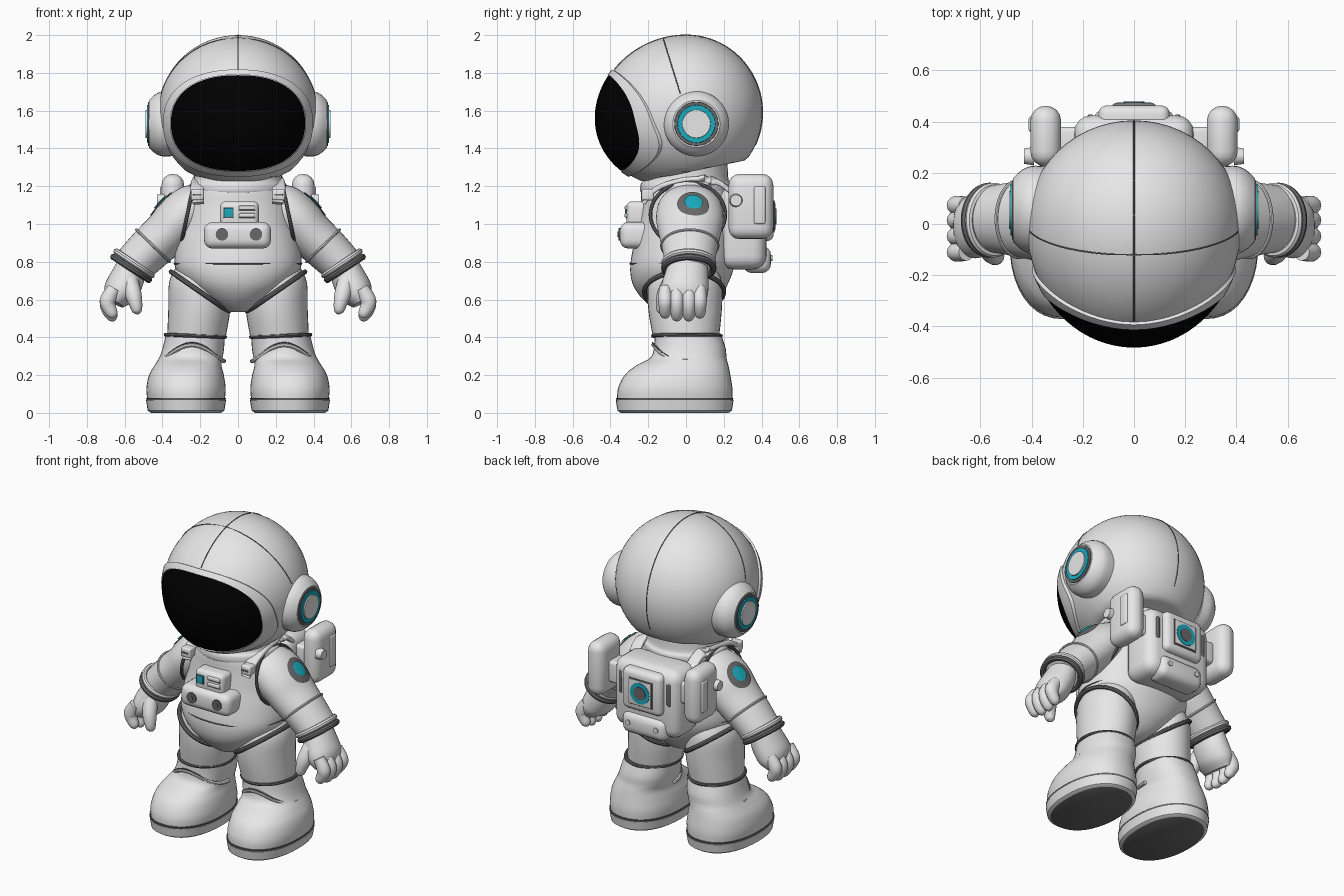
import bpy, bmesh, math
from mathutils import Vector, Matrix

if "Cube" in bpy.data.objects:
    bpy.data.objects.remove(bpy.data.objects["Cube"])

V = Vector


def material(name, rgb):
    m = bpy.data.materials.new(name)
    m.diffuse_color = (*rgb, 1)
    m.use_nodes = True
    m.node_tree.nodes["Principled BSDF"].inputs["Base Color"].default_value = m.diffuse_color
    return m


WHITE = material("suit white", (0.80, 0.80, 0.80))
DARK = material("trim dark grey", (0.14, 0.14, 0.14))
CYAN = material("light cyan", (0.01, 0.41, 0.52))
BLACK = material("visor black", (0.0, 0.0, 0.0))


def finish(name, bm, mat, mirror):
    bmesh.ops.recalc_face_normals(bm, faces=bm.faces)
    me = bpy.data.meshes.new(name)
    bm.to_mesh(me)
    bm.free()
    me.materials.append(mat)
    ob = bpy.data.objects.new(name, me)
    bpy.context.collection.objects.link(ob)
    if mirror:
        ob.modifiers.new("mirror", 'MIRROR').use_mirror_merge = False
    return ob


def power(c, e):
    return math.copysign(abs(c) ** (2 / e), c)


def loft(name, secs, mat=WHITE, mirror=False, e=2.0, n=36, sub=4, flat=False):
    """Skin of (x, y, z, half width, half depth) sections, smoothed along the path."""
    S = [V(s) for s in secs] if sub == 1 else []
    if sub > 1:
        P = [secs[0]] + list(secs) + [secs[-1]]
        for i in range(1, len(P) - 2):
            a, b, c, d = (V(P[i + k]) for k in (-1, 0, 1, 2))
            for k in range(sub):
                t = k / sub
                S.append(0.5 * (2 * b + (c - a) * t + (2 * a - 5 * b + 4 * c - d) * t * t
                                + (3 * b - a - 3 * c + d) * t ** 3))
        S.append(V(secs[-1]))
    bm = bmesh.new()
    rings = []
    for i, s in enumerate(S):
        t = V(S[min(i + 1, len(S) - 1)][:3]) - V(S[max(i - 1, 0)][:3])
        if flat:
            t = V((0, 0, 1))
        u = V((0, 1, 0)).cross(t).normalized()
        v = t.cross(u).normalized()
        ring = []
        for k in range(n):
            a = 2 * math.pi * k / n
            ring.append(bm.verts.new(V(s[:3]) + u * s[3] * power(math.cos(a), e)
                                     + v * s[4] * power(math.sin(a), e)))
        rings.append(ring)
    for r, q in zip(rings, rings[1:]):
        for k in range(n):
            bm.faces.new((r[k], r[(k + 1) % n], q[(k + 1) % n], q[k]))
    bm.faces.new(rings[0])
    bm.faces.new(rings[-1])
    return finish(name, bm, mat, mirror)


def tube(name, pts, r, mat=DARK, mirror=False, closed=False):
    cu = bpy.data.curves.new(name, 'CURVE')
    cu.dimensions = '3D'
    cu.bevel_depth, cu.bevel_resolution, cu.use_fill_caps = r, 2, True
    sp = cu.splines.new('POLY')
    sp.points.add(len(pts) - 1)
    for p, co in zip(sp.points, pts):
        p.co = (*co, 1)
    sp.use_cyclic_u = closed
    tmp = bpy.data.objects.new(name, cu)
    bm = bmesh.new()
    bpy.context.collection.objects.link(tmp)
    bm.from_mesh(tmp.evaluated_get(bpy.context.evaluated_depsgraph_get()).to_mesh())
    bpy.data.objects.remove(tmp)
    return finish(name, bm, mat, mirror)


def band(name, c, u, v, r, mat=DARK, mirror=False):
    pts = [V(c) + V(u) * math.cos(a) + V(v) * math.sin(a)
           for a in (2 * math.pi * k / 48 for k in range(48))]
    return tube(name, pts, r, mat, mirror, True)


def box(name, lo, hi, bevel, mat=WHITE, mirror=False, seg=4):
    lo, hi = V(lo), V(hi)
    bm = bmesh.new()
    bmesh.ops.create_cube(bm, size=1, matrix=Matrix.Translation((lo + hi) / 2)
                          @ Matrix.Diagonal((*(hi - lo), 1)))
    bmesh.ops.bevel(bm, geom=bm.edges[:], offset=bevel, segments=seg, profile=0.5, affect='EDGES')
    return finish(name, bm, mat, mirror)


def disc(name, c, normal, r, depth, mat=WHITE, mirror=False, r2=None):
    bm = bmesh.new()
    rot = V(normal).to_track_quat('Z', 'Y').to_matrix().to_4x4()
    bmesh.ops.create_cone(bm, cap_ends=True, segments=32, radius1=r, radius2=r2 or r,
                          depth=depth, matrix=Matrix.Translation(c) @ rot)
    return finish(name, bm, mat, mirror)


def decal(name, target, c, normal, r, lift, mat):
    """Round patch wrapped onto another part and mirrored."""
    bm = bmesh.new()
    rot = Matrix.Translation(c) @ V(normal).to_track_quat('Z', 'Y').to_matrix().to_4x4()
    rows = [[bm.verts.new(rot @ V((r * j / 6 * math.cos(k * math.pi / 16),
                                   r * j / 6 * math.sin(k * math.pi / 16), 0)))
             for k in range(32)] for j in range(7)]
    for p, q in zip(rows, rows[1:]):
        for k in range(32):
            bm.faces.new((p[k], q[k], q[(k + 1) % 32], p[(k + 1) % 32]))
    bmesh.ops.remove_doubles(bm, verts=bm.verts, dist=1e-5)
    ob = finish(name, bm, mat, False)
    if sum(p.normal.dot(V(normal)) for p in ob.data.polygons) < 0:
        ob.data.flip_normals()
    wrap = ob.modifiers.new("wrap", 'SHRINKWRAP')
    wrap.target, wrap.offset, wrap.wrap_mode = target, lift, 'ABOVE_SURFACE'
    ob.modifiers.new("mirror", 'MIRROR').use_mirror_merge = False


# Helmet: ellipsoid, longer and slightly drooping at the front, trimmed below
HZ, RX, RZ, FRONT, BACK, DROOP = 1.59, 0.42, 0.41, 0.475, 0.405, 0.03


def droop(y):
    return DROOP * min(0, y / FRONT) ** 2


def front_y(x, z):
    y = -0.3
    for _ in range(8):
        q = 1 - (x / RX) ** 2 - ((z + droop(y) - HZ) / RZ) ** 2
        y = -FRONT * math.sqrt(max(q, 0))
    return y


bm = bmesh.new()
bmesh.ops.create_uvsphere(bm, u_segments=56, v_segments=36, radius=1)
for v in bm.verts:
    y = v.co.y * (FRONT if v.co.y < 0 else BACK)
    v.co = (v.co.x * RX, y, max(HZ + RZ * v.co.z - droop(y), 1.272 + 0.206 * y))
finish("helmet", bm, WHITE, False)


def face_patch(name, s0, s1, lift, mat):
    """Rounded patch of the helmet front between two scales of the visor outline."""
    bm = bmesh.new()
    grid = []
    for j in range(13):
        s = s0 + (s1 - s0) * j / 12
        row = []
        for k in range(64):
            a = 2 * math.pi * k / 64
            x, z = 0.348 * s * power(math.cos(a), 2.3), 1.535 + 0.248 * s * power(math.sin(a), 2.3)
            p = V((x, front_y(x, z), z))
            nrm = V((x / RX ** 2, p.y / FRONT ** 2, (z + droop(p.y) - HZ) / RZ ** 2)).normalized()
            edge = 0 if j == 12 and mat is WHITE else lift
            row.append(bm.verts.new(p + nrm * edge))
        grid.append(row)
    for r, q in zip(grid, grid[1:]):
        for k in range(64):
            bm.faces.new((r[k], q[k], q[(k + 1) % 64], r[(k + 1) % 64]))
    bmesh.ops.remove_doubles(bm, verts=bm.verts, dist=1e-5)
    ob = finish(name, bm, mat, False)
    # keep the open patch facing outward
    if sum(p.normal.y * p.area for p in ob.data.polygons) > 0:
        ob.data.flip_normals()


face_patch("visor", 0.0, 1.0, 0.008, BLACK)
face_patch("visor_rim", 1.0, 1.12, 0.012, WHITE)

# Helmet seams
mid = []
for a in (math.radians(d) for d in range(-25, 144, 4)):
    y = (BACK if math.cos(a) > 0 else FRONT) * math.cos(a)
    mid.append((0, y, HZ + RZ * math.sin(a) - droop(y)))
tube("helmet_mid_seam", mid, 0.003)
arc = []
for k in range(25):
    z = 1.69 + 0.285 * k / 24
    y = -0.03 - 0.31 * (z - 1.69)
    arc.append((RX * math.sqrt(max(0, 1 - (y / FRONT) ** 2 - ((z + droop(y) - HZ) / RZ) ** 2)), y, z))
tube("helmet_cross_seam", arc + [(0, -0.12, 1.985)], 0.003, mirror=True)

# Ear pieces
E = (0.055, 1.53)
loft("ear_cup", [(0.34, *E, .17, .17), (0.40, *E, .172, .172), (0.44, *E, .155, .155),
                 (0.472, *E, .125, .125)], mirror=True)
for nm, x, r, m in (("ear_dark_ring", .471, .119, DARK), ("ear_cyan_ring", .476, .102, CYAN),
                    ("ear_cap", .483, .076, WHITE)):
    disc(nm, (x, *E), (1, 0, 0), r, 0.012, m, True, r2=r * 0.97)

# Torso, neck and belt line
loft("torso", [(0, -.03, .535, .05, .09), (0, -.03, .56, .11, .15), (0, -.03, .62, .20, .215),
               (0, -.03, .69, .285, .255), (0, -.02, .78, .335, .275), (0, -.01, .90, .325, .265),
               (0, 0, 1.0, .30, .255), (0, 0, 1.1, .28, .24), (0, 0, 1.18, .25, .235),
               (0, 0, 1.22, .21, .21)], e=2.15, n=48, flat=True)
loft("neck_ring", [(0, 0, 1.14, .22, .21), (0, 0, 1.17, .255, .24), (0, 0, 1.21, .255, .24),
                   (0, 0, 1.235, .235, .225), (0, 0, 1.32, .23, .22)], flat=True)
band("belt_seam", (0, -.02, .79), (.337, 0, 0), (0, .276, 0), .004)

# Legs and hip bands
loft("leg", [(.20, 0, .77, .13, .16), (.205, -.005, .69, .16, .195), (.205, -.005, .55, .164, .195),
             (.22, 0, .40, .155, .175)], mirror=True, flat=True)
band("hip_band", (.202, -.01, .642), (.152, 0, .105), (0, .210, 0), .013, mirror=True)
band("knee_band", (.226, .005, .408), (.158, 0, .006), (0, .18, 0), .010, mirror=True)

# Boots
loft("boot", [(.275, -.06, .07, .205, .305), (.275, -.057, .13, .21, .303),
              (.273, -.045, .20, .198, .28), (.265, -.02, .25, .178, .245),
              (.25, .012, .29, .168, .203), (.237, .02, .34, .163, .19),
              (.227, .012, .405, .157, .178)], mirror=True, e=2.25, n=40, flat=True)
loft("boot_welt", [(.275, -.06, .066, .207, .308), (.275, -.06, .08, .212, .311)],
     DARK, True, 2.25, 40, 1, True)
sole = loft("sole", [(.275, -.06, 0, .185, .285), (.275, -.06, .012, .203, .303),
                     (.275, -.06, .068, .212, .312)], WHITE, True, 2.25, 40, 1, True)
sole.data.materials.append(DARK)
for p in sole.data.polygons:
    if p.normal.z < -0.9:
        p.material_index = 1
cuff = [(.245 + .170 * math.cos(a), .012 - .183 * math.sin(a), .275 + .085 * abs(math.sin(a)) ** 3)
        for a in (math.pi * k / 20 for k in range(21))]
tube("boot_tongue_trim", cuff, .012, WHITE, True)
tube("boot_tongue_seam", [(x, y - .006, z + .012) for x, y, z in cuff[3:18]], .004, DARK, True)

# Arms
arm = loft("arm", [(.17, .02, 1.10, .10, .14), (.24, .02, 1.085, .125, .17),
                   (.31, .02, 1.025, .13, .178), (.377, .02, .952, .124, .165),
                   (.47, .02, .865, .118, .145), (.56, .02, .775, .108, .13)], mirror=True)
band("armhole_band", (.268, .01, 1.05), (-.035, 0, .17), (0, .198, 0), .010, mirror=True)
band("elbow_fold", (.45, .02, .885), (.088, 0, .085), (0, .15, 0), .007, WHITE, True)
band("wrist_band", (.566, .015, .765), (.094, 0, .061), (0, .13, 0), .017, mirror=True)
band("wrist_cuff", (.550, .015, .792), (.094, 0, .063), (0, .13, 0), .016, WHITE, True)
decal("shoulder_badge", arm, (.40, .04, 1.10), (.8, 0, .6), .084, .006, DARK)
decal("shoulder_light", arm, (.405, .04, 1.112), (.8, 0, .6), .048, .012, CYAN)

# Hands
loft("palm", [(.56, .01, .78, .08, .105), (.592, 0, .70, .092, .12), (.628, -.01, .635, .088, .125),
              (.655, -.015, .585, .055, .105)], mirror=True)
for i, y in enumerate((-.11, -.048, .015, .073)):
    d = .015 * (i in (0, 3))
    loft(f"finger_{i + 1}", [(.655, y, .66, .035, .033), (.688, y, .60, .042, .038),
                             (.686, y, .55 + d, .038, .035), (.662, y, .505 + d, .028, .028),
                             (.652, y, .488 + d, .008, .008)], mirror=True, n=14)
loft("thumb", [(.575, -.07, .71, .045, .045), (.555, -.11, .63, .044, .044),
               (.54, -.125, .57, .034, .036), (.535, -.125, .535, .024, .026),
               (.535, -.125, .522, .006, .008)], mirror=True, n=14)

# Chest control unit
box("chest_unit", (-.18, -.35, .87), (.175, -.15, 1.01), .045)
box("chest_display", (-.095, -.315, .98), (.11, -.15, 1.12), .03)
box("display_frame", (-.076, -.318, 1.032), (-.024, -.30, 1.088), .002, DARK)
box("display_light", (-.072, -.322, 1.036), (-.028, -.30, 1.084), .002, CYAN)
for z in (1.035, 1.075):
    box("display_key", (.005, -.325, z), (.09, -.30, z + .022), .006)
    box("key_shadow_line", (.003, -.317, z - .006), (.092, -.30, z), .001, DARK)
for x in (-.085, .095):
    disc("chest_knob_ring", (x, -.35, .945), (0, -1, 0), .033, .014, DARK)
    disc("chest_knob", (x, -.355, .945), (0, -1, 0), .014, .014, DARK)

# Shoulder straps with clips
loft("strap", [(.20, .24, 1.17, .035, .012), (.205, .16, 1.225, .035, .014), (.21, .03, 1.225, .035, .014),
               (.215, -.10, 1.21, .035, .014), (.215, -.18, 1.17, .035, .014),
               (.21, -.225, 1.11, .03, .012)], mirror=True, e=4)
box("strap_clip", (.18, -.235, 1.125), (.25, -.17, 1.185), .012, mirror=True)
box("clip_slot", (.193, -.239, 1.15), (.237, -.2, 1.16), .002, DARK, True)

# Backpack
box("backpack", (-.235, .18, .76), (.235, .425, 1.2), .07)
box("backpack_lower_flap", (-.16, .3, .74), (.16, .45, .885), .05)
box("backpack_panel", (-.14, .35, .91), (.14, .464, 1.175), .035)
box("panel_frame", (-.085, .44, .955), (.085, .468, 1.125), .003, DARK)
box("panel_plate", (-.078, .44, .962), (.078, .472, 1.118), .003)
disc("pack_light_ring", (0, .47, 1.04), (0, 1, 0), .068, .01, CYAN)
disc("pack_light_core", (0, .473, 1.04), (0, 1, 0), .042, .01, DARK)
box("pack_slot", (.155, .40, .98), (.185, .428, 1.13), .012, DARK, True)
disc("flap_button", (.1, .45, .82), (0, 1, 0), .016, .014, WHITE, True)

# Side pods of the backpack
box("side_pod", (.285, .225, .92), (.405, .462, 1.265), .058, mirror=True)
box("pod_bracket", (.2, .26, 1.0), (.3, .38, 1.14), .02, mirror=True)
disc("pod_knob", (.41, .265, 1.125), (1, 0, 0), .036, .04, WHITE, True, .03)
box("pod_plate", (.39, .36, 1.0), (.412, .42, 1.2), .01, mirror=True)

# Smooth shading with sharp edges kept
for ob in bpy.data.objects:
    ob.select_set(ob.type == 'MESH')
bpy.context.view_layer.objects.active = bpy.data.objects["helmet"]
bpy.ops.object.shade_smooth_by_angle(angle=math.radians(40))
